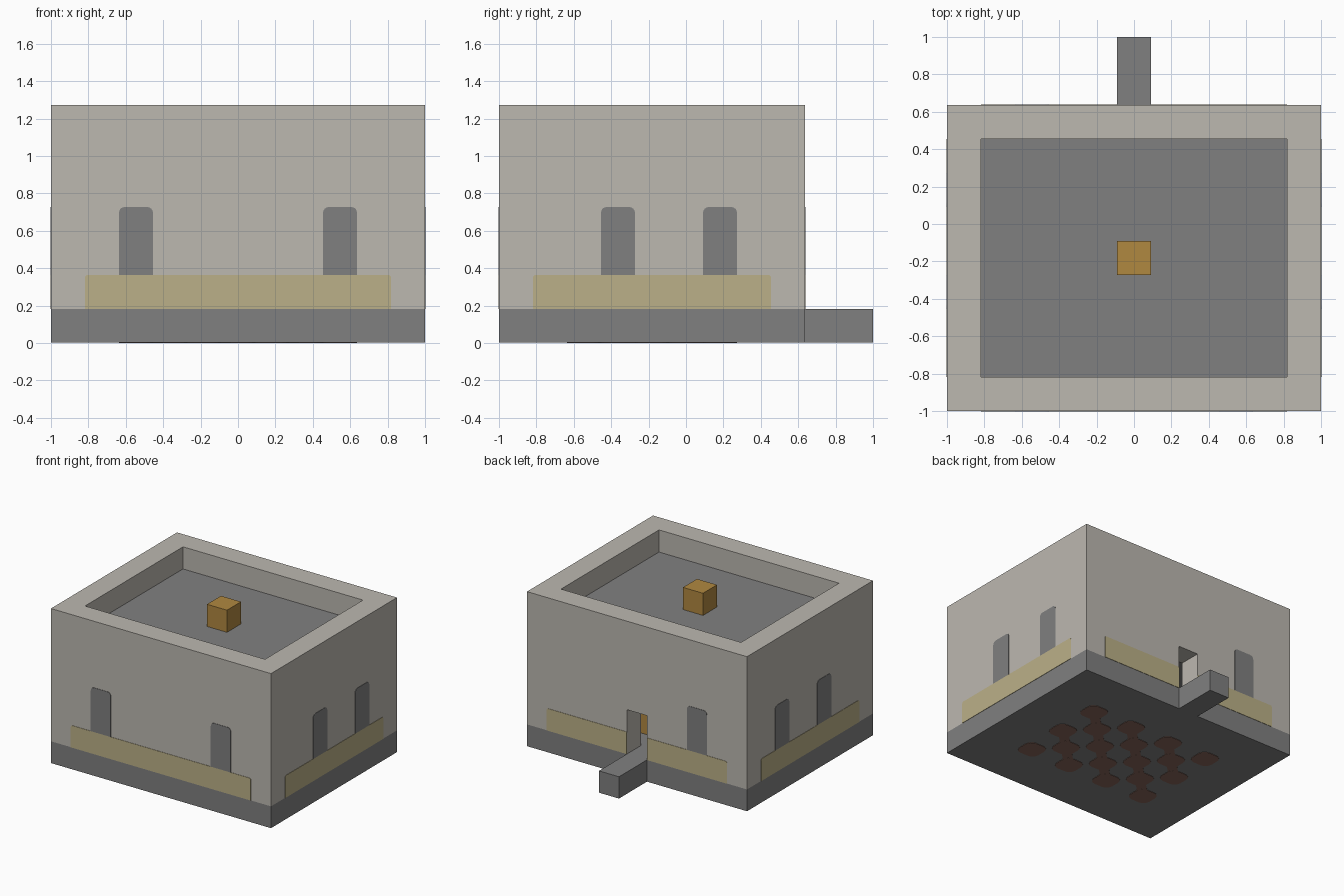
import bpy, bmesh, math
from mathutils import Vector

if "Cube" in bpy.data.objects:
    bpy.data.objects.remove(bpy.data.objects["Cube"])

U = 2 / 11              # one building block
BACK = 7 * U / 2        # rear face of the walls
Y0 = -1.0
TOP = 7 * U
SKIN = 0.003            # thickness of painted plates


def srgb(hex_code):
    parts = [int(hex_code[i:i + 2], 16) / 255 for i in (0, 2, 4)]
    return [((c + 0.055) / 1.055) ** 2.4 if c > 0.04 else c / 12.92 for c in parts] + [1]


def material(name, hex_code):
    m = bpy.data.materials.new(name)
    m.use_nodes = True
    m.diffuse_color = srgb(hex_code)
    m.node_tree.nodes["Principled BSDF"].inputs["Base Color"].default_value = srgb(hex_code)
    return m


STONE = material("grey stone", "808080")
PLASTER = material("pale plaster", "bcb8b0")
STRAW = material("straw yellow", "bbb088")
WOOD = material("orange wood", "b08840")
BROWN = material("red brown", "87665a")


def finish(bm, name, mat):
    bmesh.ops.recalc_face_normals(bm, faces=bm.faces[:])
    mesh = bpy.data.meshes.new(name)
    bm.to_mesh(mesh)
    bm.free()
    mesh.materials.append(mat)
    obj = bpy.data.objects.new(name, mesh)
    bpy.context.collection.objects.link(obj)
    return obj


def prism(bm, points, depth):
    face = bm.faces.new([bm.verts.new(p) for p in points])
    new = bmesh.ops.extrude_face_region(bm, geom=[face])["geom"]
    bmesh.ops.translate(bm, vec=depth, verts=[g for g in new if isinstance(g, bmesh.types.BMVert)])


def box(name, lo, hi, mat):
    bm = bmesh.new()
    pts = [(lo[0], lo[1], lo[2]), (hi[0], lo[1], lo[2]), (hi[0], hi[1], lo[2]), (lo[0], hi[1], lo[2])]
    prism(bm, pts, Vector((0, 0, hi[2] - lo[2])))
    return finish(bm, name, mat)


def rounded(w, h, r_low, r_high, steps=4):
    """Outline of a rectangle with its own radius for the low and high corners."""
    out = []
    for k, (sx, sy) in enumerate([(1, 1), (-1, 1), (-1, -1), (1, -1)]):
        r = r_high if sy > 0 else r_low
        for s in range(steps + 1 if r else 1):
            a = math.pi / 2 * (k + s / steps)
            out.append((sx * (w / 2 - r) + r * math.cos(a) * bool(r),
                        sy * (h / 2 - r) + r * math.sin(a) * bool(r)))
    return out


def wall_plate(name, side, along, z, w, h, r, mat):
    """Thin painted plate on one outer wall."""
    origin, tangent, normal = SIDES[side]
    bm = bmesh.new()
    pts = [Vector(origin) + Vector(tangent) * (along + a) + Vector((0, 0, z + b))
           for a, b in rounded(w, h, 0, r)]
    prism(bm, pts, Vector(normal) * SKIN)
    return finish(bm, f"{side}_{name}", mat)


SIDES = {
    "front": ((0, Y0, 0), (1, 0, 0), (0, -1, 0)),
    "back": ((0, BACK, 0), (1, 0, 0), (0, 1, 0)),
    "left": ((1, 0, 0), (0, 1, 0), (1, 0, 0)),
    "right": ((-1, 0, 0), (0, 1, 0), (-1, 0, 0)),
}

# Base slab with the doorstep path in one piece
bm = bmesh.new()
outline = [(-1, Y0), (1, Y0), (1, BACK), (U / 2, BACK), (U / 2, 1), (-U / 2, 1), (-U / 2, BACK), (-1, BACK)]
prism(bm, [(x, y, SKIN) for x, y in outline], Vector((0, 0, U - SKIN)))
finish(bm, "base_slab", STONE)

# Hollow walls with a rear doorway
walls = box("walls", (-1, Y0, U), (1, BACK, TOP), PLASTER)
cutters = [
    box("room_cutter", (-1 + U, Y0 + U, 0), (1 - U, BACK - U, TOP + U), PLASTER),
    box("door_cutter", (-U / 2, BACK - 2 * U, 0), (U / 2, BACK + U, 3 * U), PLASTER),
]
for cutter in cutters:
    mod = walls.modifiers.new(cutter.name, "BOOLEAN")
    mod.operation, mod.solver, mod.object = "DIFFERENCE", "EXACT", cutter
bpy.context.view_layer.objects.active = walls
walls.select_set(True)
for cutter in cutters:
    bpy.ops.object.modifier_apply(modifier=cutter.name)
for cutter in cutters:
    bpy.data.objects.remove(cutter)

# Sunken roof, chimney block and indoor furniture
box("roof", (-1 + U, Y0 + U, 5 * U), (1 - U, BACK - U, 6 * U), STONE)
box("chimney", (-U / 2, Y0 + 4 * U, 6 * U), (U / 2, Y0 + 5 * U, TOP), WOOD)
box("indoor_block", (U / 2, BACK - 3 * U, U), (3 * U / 2, BACK - 2 * U, 2 * U), WOOD)

# Straw band around the foot of the walls
mid_y = (Y0 + BACK) / 2
wall_plate("band", "front", 0, 1.5 * U, 9 * U, U, 0.015, STRAW)
for side in ("left", "right"):
    wall_plate("band", side, mid_y, 1.5 * U, 7 * U, U, 0.015, STRAW)
for s in (-1, 1):
    wall_plate("band", "back", s * 2.5 * U, 1.5 * U, 4 * U, U, 0.01, STRAW)

# Windows with softened top corners
windows = {"front": (-3 * U, 3 * U), "back": (-3 * U,),
           "left": (-2 * U, U), "right": (-2 * U, U)}
for side, places in windows.items():
    for along in places:
        wall_plate("window", side, along, 3 * U, U, 2 * U, 0.03, STONE)

# Chequered floor pattern on the underside, joined along one diagonal
bm = bmesh.new()
for i in range(2, 9):
    for j in range(2, 7):
        if (i + j) % 2:
            continue
        cx, cy = 1 - (i + 0.5) * U, BACK - (j + 0.5) * U
        r = 0.32 * U
        prism(bm, [(cx + a, cy + b, 0) for a, b in rounded(U, U, r, r)], Vector((0, 0, SKIN)))
        if i < 8 and j < 6:
            c = math.sqrt(0.5)
            prism(bm, [(cx - U / 2 + c * (a - b), cy - U / 2 + c * (a + b), 0.0005)
                       for a, b in rounded(0.45 * U, 0.42 * U, 0, 0)], Vector((0, 0, SKIN - 0.0005)))
finish(bm, "underside_pattern", BROWN)
